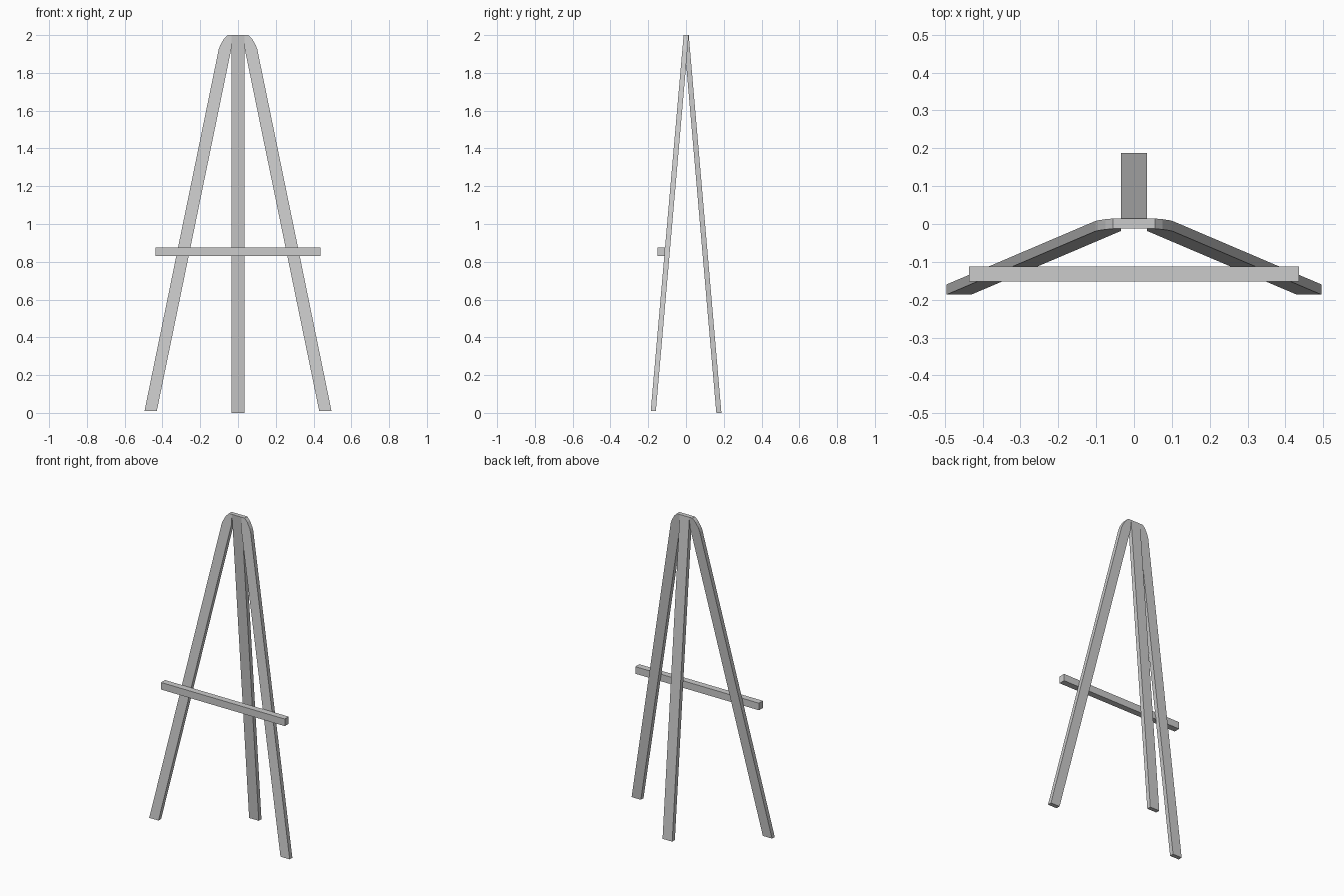
import bpy, bmesh

if "Cube" in bpy.data.objects:
    bpy.data.objects.remove(bpy.data.objects["Cube"])

H = 2.0  # total height


def prism(name, profile, y_top, y_bottom, thick):
    """Extrude an x-z profile along y, leaning in y from top to bottom."""
    bm = bmesh.new()

    def y_at(z):
        return y_bottom + (y_top - y_bottom) * z / H

    front = [bm.verts.new((x, y_at(z) - thick / 2, z)) for x, z in profile]
    face = bm.faces.new(front)
    ext = bmesh.ops.extrude_face_region(bm, geom=[face])
    moved = [v for v in ext["geom"] if isinstance(v, bmesh.types.BMVert)]
    bmesh.ops.translate(bm, verts=moved, vec=(0, thick, 0))
    bmesh.ops.recalc_face_normals(bm, faces=bm.faces)
    mesh = bpy.data.meshes.new(name)
    bm.to_mesh(mesh)
    bm.free()
    obj = bpy.data.objects.new(name, mesh)
    bpy.context.collection.objects.link(obj)
    return obj


# Splayed front legs with chamfered shoulders, butting against the back leg
leg = [(0.43, 0.01), (0.495, 0.01), (0.102, 1.925), (0.095, 1.945),
       (0.075, 1.98), (0.055, 2.0), (0.034, 2.0), (0.034, 1.935)]
for side, label in ((-1, "left"), (1, "right")):
    prism(f"front_leg_{label}", [(side * x, z) for x, z in leg],
          0.001, -0.174, 0.027)

# Straight back leg leaning backwards
w = 0.034
prism("back_leg", [(-w, 0), (w, 0), (w, H), (-w, H)], 0.001, 0.174, 0.027)

# Canvas ledge across the front legs
prism("canvas_ledge", [(-0.436, 0.83), (0.436, 0.83), (0.436, 0.875), (-0.436, 0.875)],
      -0.132, -0.132, 0.04)
